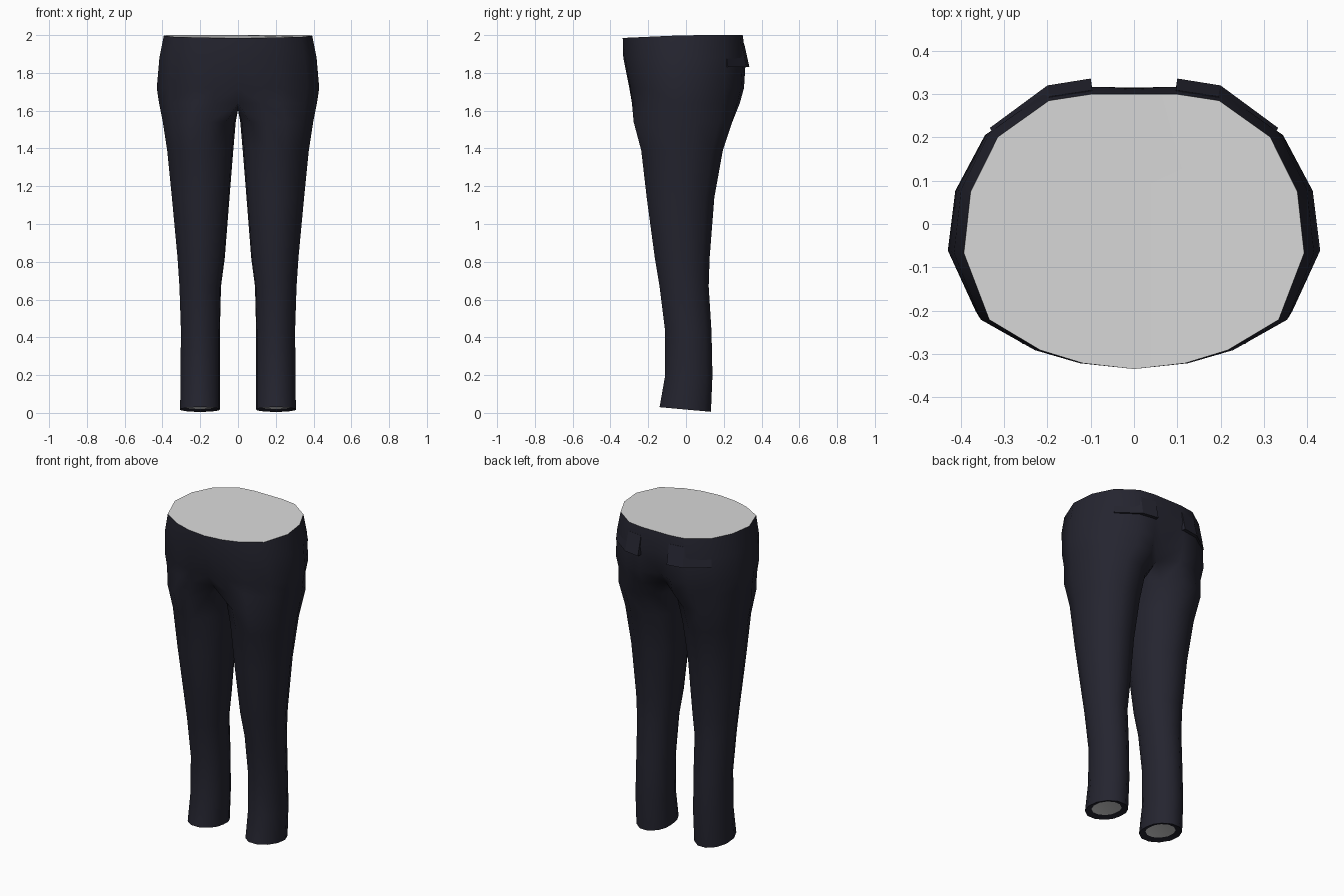
import bpy, bmesh, math
from mathutils import Matrix

if "Cube" in bpy.data.objects:
    bpy.data.objects.remove(bpy.data.objects["Cube"])


def material(name, rgb):
    m = bpy.data.materials.new(name)
    m.diffuse_color = (*rgb, 1)
    m.use_nodes = True
    m.node_tree.nodes["Principled BSDF"].inputs["Base Color"].default_value = m.diffuse_color
    return m


NAVY = material("dark navy cloth", (0.018, 0.018, 0.029))
GREY = material("light grey lining", (0.7, 0.7, 0.7))

# Half outline of the hips, front centre round the side to back centre
OUTLINE = [(0, -1), (.3, -.96), (.55, -.87), (.85, -.66), (1, -.2),
           (.96, .25), (.8, .67), (.5, .95), (.25, 1), (0, 1)]
# z, half width, front depth, back depth, front centre depth, back centre depth
HIPS = [(2.0, .393, .335, .30, .335, .30),
        (1.88, .416, .335, .317, .332, .315),
        (1.72, .43, .306, .307, .30, .26),
        (1.64, .418, .298, .285, .25, .20)]
# z, inner x, outer x, front y, back y
LEGS = [(1.54, .012, .398, -.277, .245),
        (1.39, .025, .375, -.237, .195),
        (1.14, .045, .35, -.208, .15),
        (.82, .07, .32, -.165, .125),
        (.67, .09, .31, -.14, .12),
        (.43, .096, .302, -.11, .135),
        (.20, .096, .305, -.11, .14),
        (.018, .096, .306, -.14, .132)]
LEG_ANGLES = [-135 + 30 * i for i in range(10)] + [157.5, 180, 202.5]


def hip_ring(bm, z, w, front, back, cf, cb):
    pts = [[x * w, y * (front if y < 0 else back), z] for x, y in OUTLINE]
    pts[0][1], pts[-1][1] = -cf, cb
    if z == 2.0:                       # waistband dips at the front
        for p in pts:
            p[2] += min(0, p[1]) * .045
    return [bm.verts.new(p) for p in pts]


def leg_ring(bm, z, xi, xo, yf, yb, scale=1, lift=0):
    cx, cy, rx, ry = (xi + xo) / 2, (yf + yb) / 2, (xo - xi) / 2, (yb - yf) / 2
    verts = []
    for a in LEG_ANGLES:
        c = max(-1, min(1, math.cos(math.radians(a)) / .966))
        s = max(-1, min(1, math.sin(math.radians(a)) / .966))
        y = cy + s * ry * scale
        tilt = -.09 * (y - cy) if z < .1 else 0    # hem rises at the front
        verts.append(bm.verts.new((cx + c * rx * scale, y, z + tilt + lift)))
    return verts


def bridge(bm, a, b, closed):
    n = len(a)
    for i in range(n if closed else n - 1):
        j = (i + 1) % n
        bm.faces.new((a[i], a[j], b[j], b[i]))


def finish(bm, name, mats, smooth):
    bmesh.ops.mirror(bm, geom=bm.verts[:] + bm.edges[:] + bm.faces[:],
                     matrix=Matrix.Identity(4), merge_dist=.001, axis='X')
    bmesh.ops.recalc_face_normals(bm, faces=bm.faces[:])
    mesh = bpy.data.meshes.new(name)
    bm.to_mesh(mesh)
    bm.free()
    ob = bpy.data.objects.new(name, mesh)
    bpy.context.collection.objects.link(ob)
    for m in mats:
        mesh.materials.append(m)
    if smooth:
        bpy.ops.object.select_all(action='DESELECT')
        ob.select_set(True)
        bpy.context.view_layer.objects.active = ob
        bpy.ops.object.shade_smooth_by_angle(angle=math.radians(60))
    return ob


# Trousers: hips, crotch, leg, turned-in hem and grey closing faces
bm = bmesh.new()
hips = [hip_ring(bm, *row) for row in HIPS]
for a, b in zip(hips, hips[1:]):
    bridge(bm, a, b, False)
waist = bm.faces.new(hips[0])
waist.material_index = 1

crotch = [bm.verts.new((0, y, 1.605)) for y in (.11, 0, -.13)]
rings = [hips[-1] + crotch] + [leg_ring(bm, *row) for row in LEGS]
rings.append(leg_ring(bm, *LEGS[-1], scale=.7, lift=.012))
for a, b in zip(rings, rings[1:]):
    bridge(bm, a, b, True)
hem = bm.faces.new(rings[-1])
hem.material_index = 1
finish(bm, "trousers", [NAVY, GREY], True)

# Back pocket flaps, standing away from the cloth at the lower edge
bm = bmesh.new()
columns = []
for x, y in ((.10, .336), (.20, .32), (.333, .222)):
    columns.append([bm.verts.new(p) for p in (
        (x * .97, y * .92, 1.95), (x, y, 1.83),
        (x * .95, y * .9, 1.83), (x * .93, y * .87, 1.95))])
for a, b in zip(columns, columns[1:]):
    bridge(bm, a, b, True)
bm.faces.new(columns[0])
bm.faces.new(columns[-1])
finish(bm, "back_pocket_flaps", [NAVY], False)
